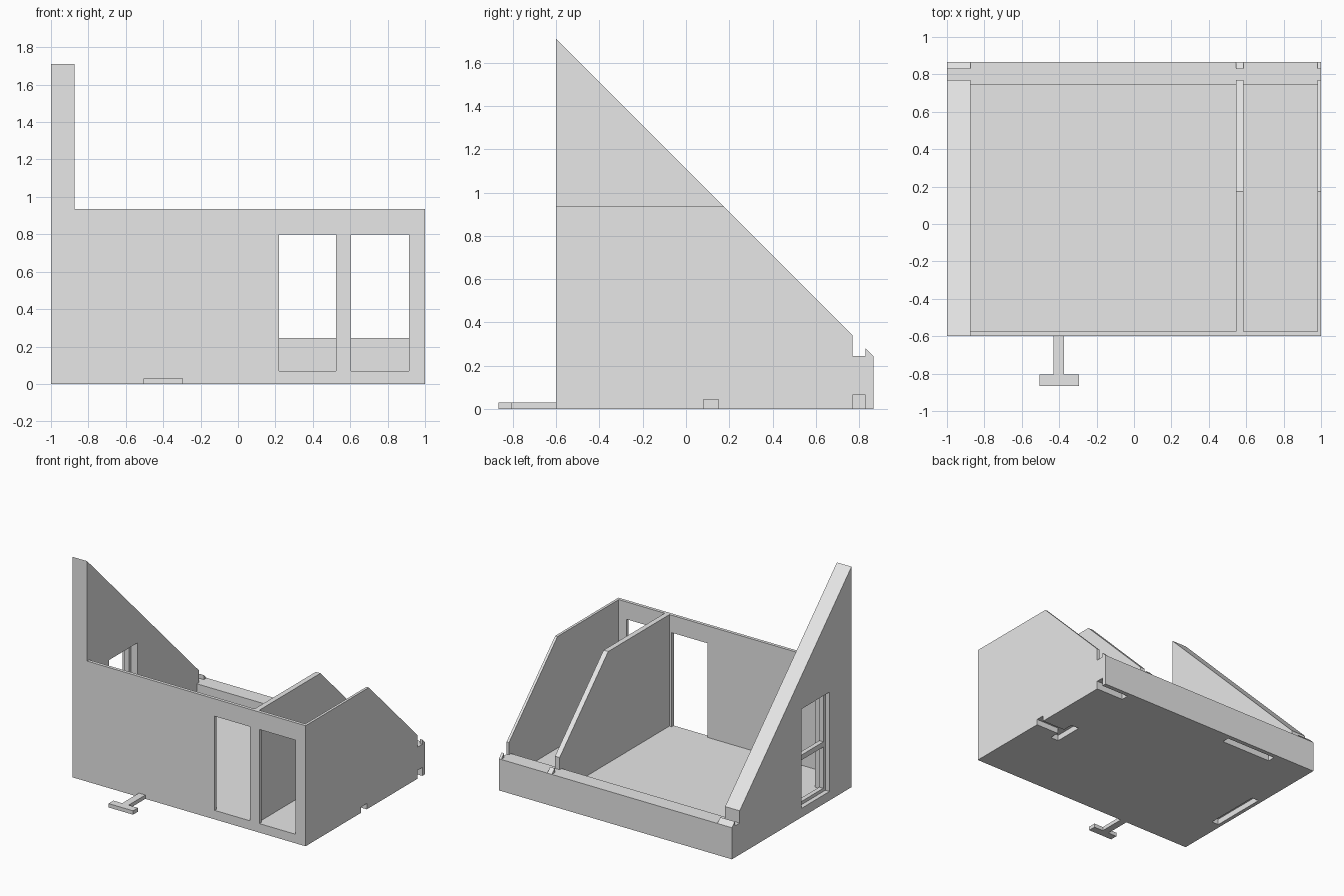
import bpy, bmesh
from mathutils import Vector

cube = bpy.data.objects.get("Cube")
if cube:
    bpy.data.objects.remove(cube, do_unlink=True)

grey = bpy.data.materials.new("plain_grey")
grey.use_nodes = True
colour = (0.8, 0.8, 0.8, 1)
grey.diffuse_color = colour
grey.node_tree.nodes["Principled BSDF"].inputs["Base Color"].default_value = colour


def prism(name, points, offset):
    """Extrude a flat outline along an offset vector."""
    bm = bmesh.new()
    face = bm.faces.new([bm.verts.new(p) for p in points])
    new = bmesh.ops.extrude_face_region(bm, geom=[face])["geom"]
    verts = [g for g in new if isinstance(g, bmesh.types.BMVert)]
    bmesh.ops.translate(bm, verts=verts, vec=Vector(offset))
    bmesh.ops.recalc_face_normals(bm, faces=bm.faces[:])
    mesh = bpy.data.meshes.new(name)
    bm.to_mesh(mesh)
    bm.free()
    mesh.materials.append(grey)
    obj = bpy.data.objects.new(name, mesh)
    bpy.context.scene.collection.objects.link(obj)
    return obj


def box(name, x0, x1, y0, y1, z0, z1):
    outline = [(x0, y0, z0), (x1, y0, z0), (x1, y1, z0), (x0, y1, z0)]
    return prism(name, outline, (0, 0, z1 - z0))


def side_panel(name, x0, x1, outline):
    return prism(name, [(x0, y, z) for y, z in outline], (x1 - x0, 0, 0))


def cut(obj, *limits):
    """Subtract a box from a part and remove the cutter."""
    cutter = box("cutter", *limits)
    cutter.hide_render = True
    mod = obj.modifiers.new("cut", "BOOLEAN")
    mod.operation, mod.solver, mod.object = "DIFFERENCE", "EXACT", cutter
    bpy.context.view_layer.objects.active = obj
    bpy.ops.object.modifier_apply(modifier=mod.name)
    bpy.data.objects.remove(cutter, do_unlink=True)


FRONT, BACK = -0.6, 0.865
FLOOR, LEDGE, EAVE = 0.07, 0.245, 0.935
INNER_FRONT, INNER_BACK = -0.575, 0.745
PARTY, SIDE = -0.875, 0.98      # inner faces of the two end walls
POST, LIP = 0.77, 0.83          # sides of the rear roof notch
SLOPE_SUM = 1.11                # the roof slope follows y + z

# Floor, front wall and rear parapet
floor = box("floor", PARTY, SIDE, INNER_FRONT, INNER_BACK, 0, FLOOR)
front_wall = box("front_wall", PARTY, 1, FRONT, INNER_FRONT, 0, EAVE)
for x0, x1 in ((0.22, 0.525), (0.605, 0.915)):
    cut(front_wall, x0, x1, -0.7, -0.5, FLOOR, 0.8)
parapet = box("rear_parapet", PARTY, SIDE, INNER_BACK, BACK, 0, LEDGE)

# End walls with a notched rear foot
foot = [(POST, SLOPE_SUM - POST), (POST, LEDGE), (LIP, LEDGE),
        (LIP, 0.28), (BACK, LEDGE), (BACK, 0)]
thick_wall = side_panel("thick_end_wall", -1, PARTY,
                        [(FRONT, 0), (FRONT, SLOPE_SUM - FRONT)] + foot)
eave_line = [(INNER_FRONT, EAVE), (SLOPE_SUM - EAVE, EAVE)]
thin_wall = side_panel("thin_end_wall", SIDE, 1,
                       [(INNER_FRONT, 0)] + eave_line + foot)

# Partition and its rear lip
side_panel("partition", 0.545, 0.585,
           [(INNER_FRONT, FLOOR)] + eave_line + foot[:2] +
           [(INNER_BACK, LEDGE), (INNER_BACK, FLOOR)])
side_panel("partition_lip", 0.545, 0.585, foot[2:5])

# Window opening and frame in the thick wall
W0, W1, WTOP, BAR = -0.33, 0.015, 0.84, 0.025
cut(thick_wall, -1.1, -0.8, W0, W1, FLOOR, WTOP)
for name, y0, y1, z0, z1 in (
        ("window_front_stile", W0, W0 + BAR, FLOOR, WTOP),
        ("window_back_stile", W1 - BAR, W1, FLOOR, WTOP),
        ("window_sill_rail", W0 + BAR, W1 - BAR, FLOOR, FLOOR + BAR),
        ("window_top_rail", W0 + BAR, W1 - BAR, WTOP - BAR, WTOP),
        ("window_transom", W0 + BAR, W1 - BAR, 0.415, 0.455)):
    box(name, -0.965, -0.93, y0, y1, z0, z1)

# Slots in the underside
for part in (thin_wall, parapet):
    cut(part, 0.76, 1.1, POST, LIP, -0.1, 0.065)
cut(parapet, -0.65, -0.21, POST, LIP, -0.1, 0.065)
cut(thick_wall, -0.97, -0.91, -0.19, 0.27, -0.1, 0.045)

# T-shaped socket in the side
for part in (thin_wall, floor):
    cut(part, 0.77, 1.1, 0.08, 0.15, -0.1, 0.045)
cut(floor, 0.73, 0.8, 0, 0.235, -0.1, 0.045)

# T-shaped connector on the front
T = [(-0.43, FRONT), (-0.43, -0.805), (-0.505, -0.805), (-0.505, -BACK),
     (-0.295, -BACK), (-0.295, -0.805), (-0.375, -0.805), (-0.375, FRONT)]
prism("connector_tab", [(x, y, 0) for x, y in T], (0, 0, 0.03))
